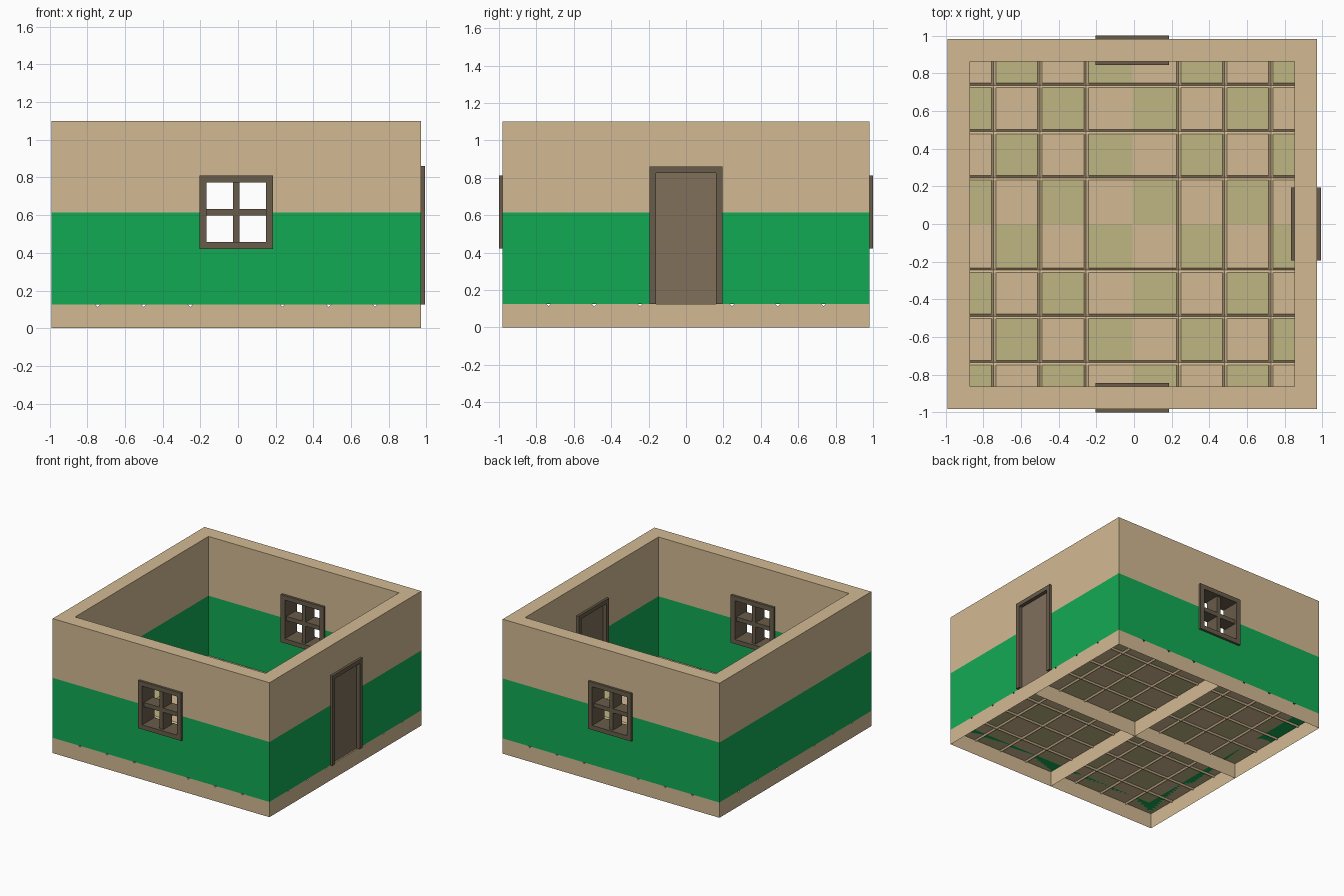
import bpy, bmesh, math
from mathutils import Matrix, Vector

if "Cube" in bpy.data.objects:
    bpy.data.objects.remove(bpy.data.objects["Cube"])

XC, H, T = -0.009, 0.981, 0.119        # room centre in x, half width, wall thickness
ZF, ZM, ZT = 0.125, 0.615, 1.10        # floor, colour split, wall top
TILE, GW, GD = H / 4, 0.012, 0.012     # tile size, groove half width and depth
LIP = 0.019                            # how far frames stand proud of the wall


def mat(name, rgb):
    m = bpy.data.materials.new(name)
    m.diffuse_color = (*rgb, 1)
    m.use_nodes = True
    m.node_tree.nodes["Principled BSDF"].inputs["Base Color"].default_value = m.diffuse_color
    return m


TAN = mat("sand", (0.65, 0.49, 0.29))
GREEN = mat("green_paint", (0.006, 0.40, 0.088))
OLIVE = mat("olive_tile", (0.52, 0.47, 0.23))
WOOD = mat("dark_wood", (0.14, 0.107, 0.07))
PANEL = mat("door_wood", (0.215, 0.16, 0.105))


def finish(bm, name, mats, recalc=True):
    if recalc:
        bmesh.ops.recalc_face_normals(bm, faces=bm.faces)
    me = bpy.data.meshes.new(name)
    bm.to_mesh(me)
    bm.free()
    for m in mats:
        me.materials.append(m)
    ob = bpy.data.objects.new(name, me)
    bpy.context.collection.objects.link(ob)
    return ob


def sweep(name, sections, closed, mats, slots=None):
    """Join equal cross-sections into a ring (closed) or a capped strip."""
    bm = bmesh.new()
    rings = [[bm.verts.new(p) for p in s] for s in sections]
    n = len(rings[0])
    for a, b in zip(rings, rings[1:] + (rings[:1] if closed else [])):
        for k in range(n):
            f = bm.faces.new((a[k], a[(k + 1) % n], b[(k + 1) % n], b[k]))
            f.material_index = slots[k] if slots else 0
    if not closed:
        bm.faces.new(rings[0])
        bm.faces.new(rings[-1])
    return finish(bm, name, mats)


def box(name, lo, hi, m):
    bm = bmesh.new()
    bmesh.ops.create_cube(bm, size=1)
    for v in bm.verts:
        v.co = [lo[i] + (v.co[i] + 0.5) * (hi[i] - lo[i]) for i in range(3)]
    return finish(bm, name, [m])


# Tiled floor: checker grid with V grooves, on an open skirt with a cross rib
cuts = [(-H, 0)]
for i in range(1, 8):
    c = -H + i * TILE
    cuts += [(0, 0)] if i == 4 else [(c - GW, 0), (c, 1), (c + GW, 0)]
cuts.append((H, 0))
n = len(cuts)
mid = n // 2

bm = bmesh.new()
g = [[bm.verts.new((XC + x, y, ZF - GD * max(gx, gy))) for y, gy in cuts] for x, gx in cuts]
for i in range(n - 1):
    for j in range(n - 1):
        f = bm.faces.new((g[i][j], g[i + 1][j], g[i + 1][j + 1], g[i][j + 1]))
        groove = cuts[i][1] or cuts[i + 1][1] or cuts[j][1] or cuts[j + 1][1]
        ti = int(((cuts[i][0] + cuts[i + 1][0]) / 2 + H) / TILE)
        tj = int(((cuts[j][0] + cuts[j + 1][0]) / 2 + H) / TILE)
        f.material_index = int(not groove and (ti + tj) % 2 == 0)


def drop(line):
    low = [bm.verts.new((v.co.x, v.co.y, 0)) for v in line]
    for k in range(len(line) - 1):
        bm.faces.new((low[k], low[k + 1], line[k + 1], line[k]))


drop([g[i][0] for i in range(n)])
drop(g[-1])
drop([g[i][-1] for i in reversed(range(n))])
drop(g[0][::-1])
drop([g[i][mid] for i in range(n)])
drop(g[mid])
finish(bm, "tiled_floor", [TAN, OLIVE], recalc=False)

# Walls: two-colour section swept round the four corners
prof = [(H, ZF), (H, ZM), (H, ZT), (H - T, ZT), (H - T, ZM), (H - T, ZF)]
corners = [(-1, -1), (1, -1), (1, 1), (-1, 1)]
walls = sweep("walls", [[(XC + sx * r, sy * r, z) for r, z in prof] for sx, sy in corners],
              True, [GREEN, TAN], [0, 1, 1, 1, 0, 0])

# Openings for the windows and the door
W, WZ0, WZ1, DZ = 0.195, 0.42, 0.81, 0.86
IN = 0.018
cutters = [
    box("window_cutter", (XC - W + IN, -1.2, WZ0 + IN), (XC + W - IN, 1.2, WZ1 - IN), WOOD),
    box("door_cutter", (0.6, -W + IN, ZF - 0.05), (1.2, W - IN, DZ - IN), WOOD)]
bpy.context.view_layer.objects.active = walls
for c in cutters:
    mod = walls.modifiers.new("opening", 'BOOLEAN')
    mod.operation, mod.solver, mod.object = 'DIFFERENCE', 'EXACT', c
    bpy.ops.object.modifier_apply(modifier=mod.name)
for c in cutters:
    bpy.data.objects.remove(c)

# Windows: deep frame with crossing bars, front and back
B, BAR = 0.037, 0.017
wz = (WZ0 + WZ1) / 2 + 0.001
for side, s in (("front", -1), ("back", 1)):
    d0, d1 = s * (H + LIP), s * (H - T - LIP)
    secs = []
    for sx, sz in corners:
        ox, oz = XC + sx * W, wz + sz * W
        ix, iz = XC + sx * (W - B), wz + sz * (W - B)
        secs.append([(ox, d0, oz), (ox, d1, oz), (ix, d1, iz), (ix, d0, iz)])
    sweep(side + "_window_frame", secs, True, [WOOD])
    y0, y1 = sorted((s * (H - 0.002), s * (H - T + 0.002)))
    q = W - B
    box(side + "_window_upright", (XC - BAR, y0, wz - q), (XC + BAR, y1, wz + q), WOOD)
    for name, a, b in (("left", -q, -BAR), ("right", BAR, q)):
        box(f"{side}_window_{name}_crossbar", (XC + a, y0, wz - BAR), (XC + b, y1, wz + BAR), WOOD)

# Door: jambs and head swept as one strip, with a recessed panel
x0, x1 = XC + H + LIP, XC + H - T - LIP
D = 0.034
path = [(-W, -W + D, ZF, ZF), (-W, -W + D, DZ, DZ - D), (W, W - D, DZ, DZ - D), (W, W - D, ZF, ZF)]
sweep("door_frame", [[(x0, yo, zo), (x1, yo, zo), (x1, yi, zi), (x0, yi, zi)]
                     for yo, yi, zo, zi in path], False, [WOOD])
box("door_panel", (x1 + 0.03, -W + D, ZF), (x0 - 0.03, W - D, DZ - D), PANEL)
